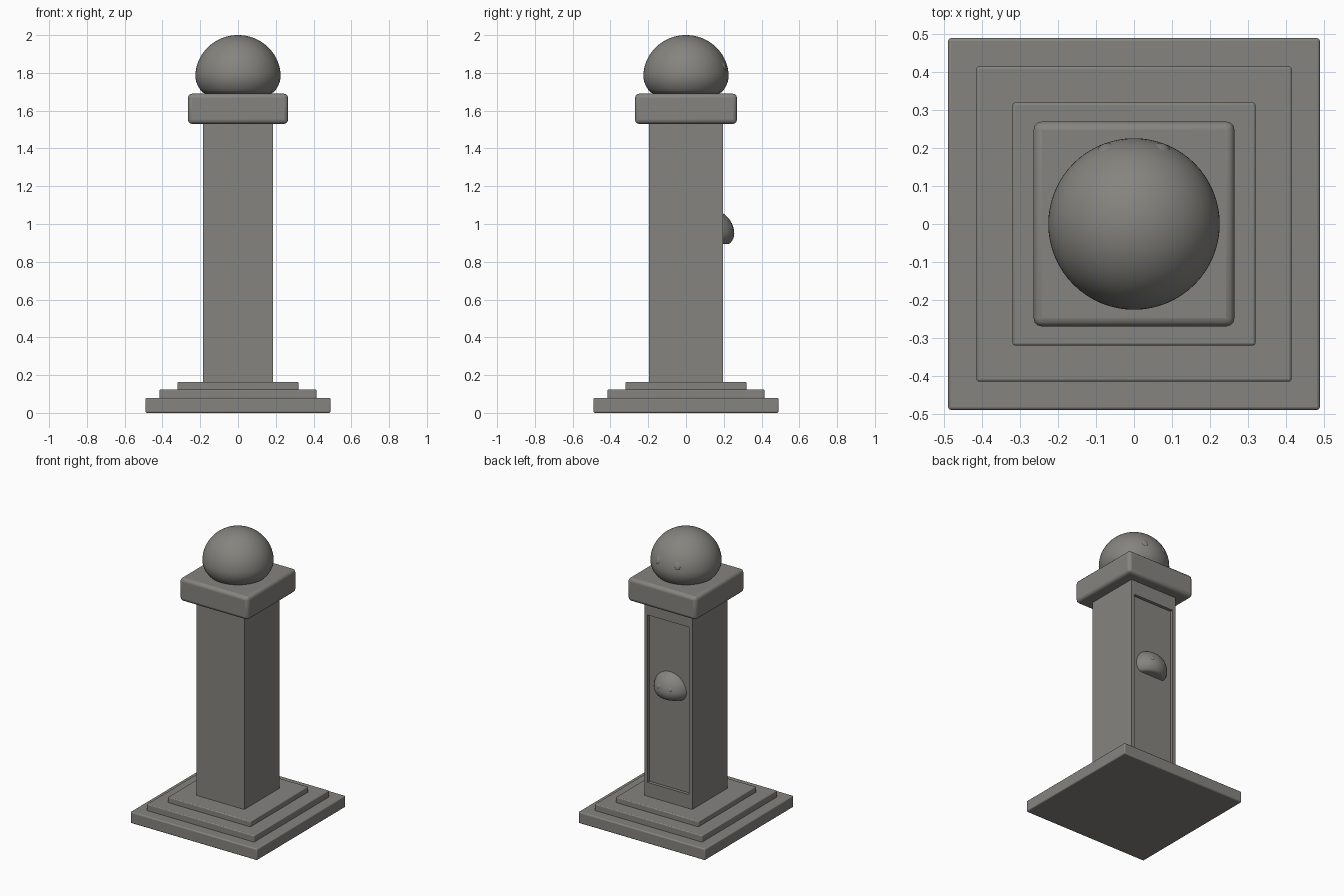
import bpy
import bmesh
import math

cube = bpy.data.objects.get("Cube")
if cube:
    bpy.data.objects.remove(cube, do_unlink=True)

# Single stone colour
STONE = (0.235, 0.23, 0.21, 1.0)
stone = bpy.data.materials.new("grey_stone")
stone.use_nodes = True
stone.diffuse_color = STONE
bsdf = stone.node_tree.nodes["Principled BSDF"]
bsdf.inputs["Base Color"].default_value = STONE
bsdf.inputs["Roughness"].default_value = 0.8


def finish(name, bm):
    """Turn a bmesh into a stone object."""
    bmesh.ops.recalc_face_normals(bm, faces=bm.faces[:])
    mesh = bpy.data.meshes.new(name)
    bm.to_mesh(mesh)
    bm.free()
    mesh.materials.append(stone)
    obj = bpy.data.objects.new(name, mesh)
    bpy.context.collection.objects.link(obj)
    return obj


def smooth(obj, angle):
    bpy.ops.object.select_all(action='DESELECT')
    obj.select_set(True)
    bpy.context.view_layer.objects.active = obj
    bpy.ops.object.shade_smooth_by_angle(angle=math.radians(angle))


def block_mesh(hx, hy, z0, z1):
    bm = bmesh.new()
    bmesh.ops.create_cube(bm, size=2)
    for v in bm.verts:
        v.co = (v.co.x * hx, v.co.y * hy, z1 if v.co.z > 0 else z0)
    return bm


def slab(name, hx, hy, z0, z1, bevel):
    obj = finish(name, block_mesh(hx, hy, z0, z1))
    mod = obj.modifiers.new("rounded_edges", 'BEVEL')
    mod.width = bevel
    mod.segments = 3
    smooth(obj, 35)
    return obj


# Stepped base and cap
slab("base_lower", 0.49, 0.49, 0.0, 0.08, 0.008)
slab("base_middle", 0.415, 0.415, 0.075, 0.125, 0.006)
slab("base_upper", 0.32, 0.32, 0.12, 0.163, 0.006)
slab("cap", 0.265, 0.27, 1.53, 1.69, 0.022)

# Shaft with a sunken panel in the back
bm = block_mesh(0.185, 0.195, 0.155, 1.54)
bm.normal_update()
back = max(bm.faces, key=lambda f: f.normal.y)
bmesh.ops.inset_individual(bm, faces=[back], thickness=0.035)
for v in back.verts:
    v.co.z = 1.43 if v.co.z > 1 else 0.26
inner = bmesh.ops.extrude_discrete_faces(bm, faces=[back])["faces"][0]
for v in inner.verts:
    v.co.y -= 0.022
finish("shaft", bm)


def dome_profile():
    """Radius and height from the flat underside to the crown."""
    pts = [(0, 0), (0.17, 0), (0.187, 0.006), (0.2, 0.02),
           (0.213, 0.042), (0.222, 0.065)]
    steps = 20
    for i in range(steps + 1):
        a = i / steps * math.pi / 2
        pts.append((0.226 * math.cos(a), 0.09 + 0.22 * math.sin(a)))
    return pts


def dome(name, y, z, scale):
    """Rounded dome with two small raised ovals on its back."""
    bm = bmesh.new()
    verts = [bm.verts.new((r, 0, h)) for r, h in dome_profile()]
    edges = [bm.edges.new(pair) for pair in zip(verts, verts[1:])]
    bmesh.ops.spin(bm, geom=verts + edges, cent=(0, 0, 0), axis=(0, 0, 1),
                   angle=math.tau, steps=64, use_merge=True)
    bmesh.ops.remove_doubles(bm, verts=bm.verts[:], dist=0.0001)
    parts = [finish(name, bm)]
    for side, sx in (("left", 1), ("right", -1)):
        bm = bmesh.new()
        bmesh.ops.create_uvsphere(bm, u_segments=24, v_segments=12, radius=1)
        bmesh.ops.scale(bm, vec=(0.024, 0.014, 0.032), verts=bm.verts[:])
        oval = finish(f"{name}_{side}_oval", bm)
        oval.location = (sx * 0.073 * scale, y + 0.194 * scale,
                         z + 0.15 * scale)
        oval.rotation_euler = (math.radians(25), 0, math.radians(-20 * sx))
        parts.append(oval)
    parts[0].location = (0, y, z)
    for part in parts:
        part.scale = (scale,) * 3
        smooth(part, 50)


dome("top_dome", 0, 1.69, 1.0)
dome("panel_dome", 0.12, 0.893, 0.6)
